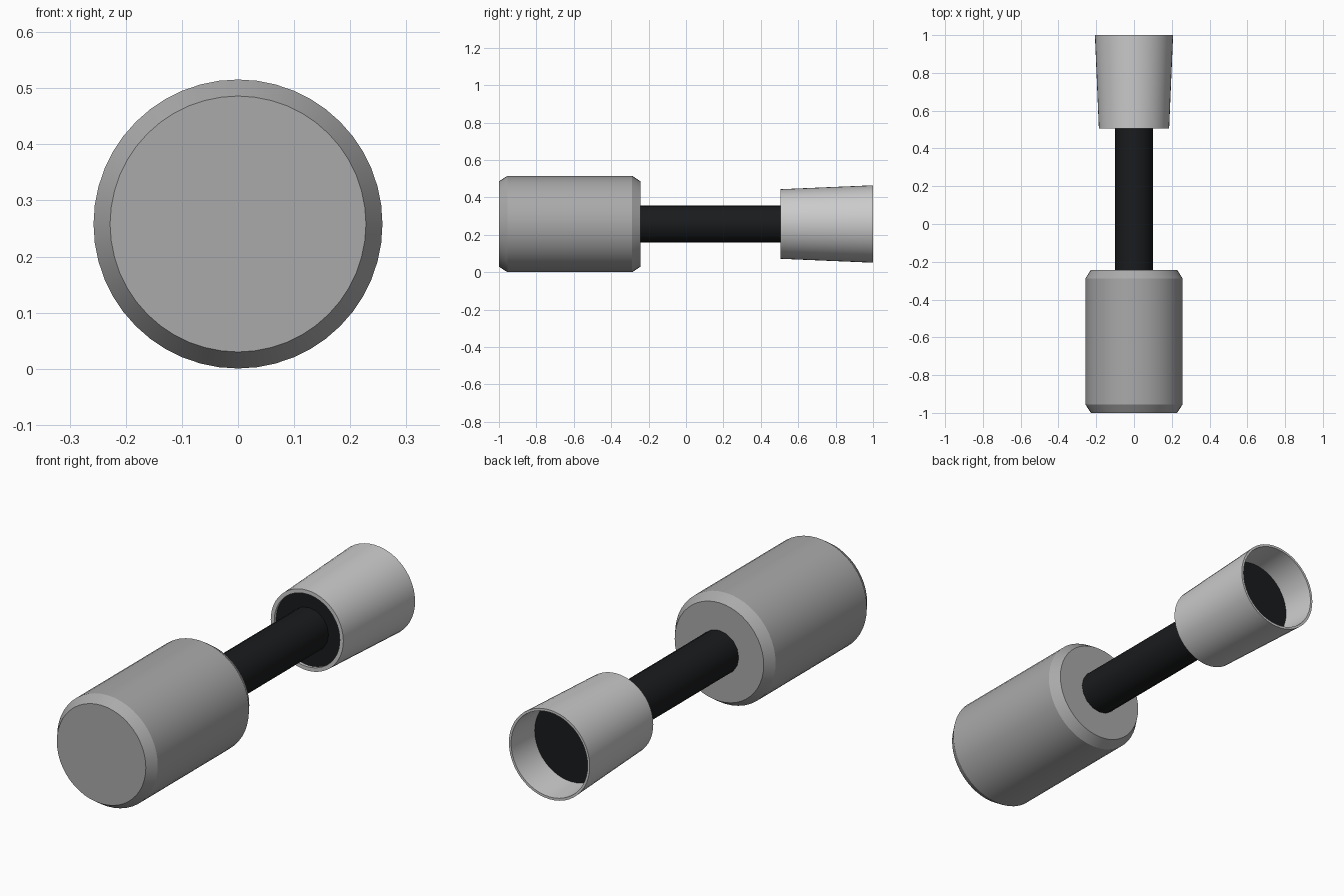
import bpy, bmesh, math

if "Cube" in bpy.data.objects:
    bpy.data.objects.remove(bpy.data.objects["Cube"])

CZ = 0.258  # height of the shared axis


def material(name, color):
    m = bpy.data.materials.new(name)
    m.diffuse_color = color
    m.use_nodes = True
    m.node_tree.nodes["Principled BSDF"].inputs["Base Color"].default_value = m.diffuse_color
    return m


def lathe(name, profile, sides, mat=None, closed=False):
    """Spin (radius, y) points around the y axis at height CZ."""
    bm = bmesh.new()
    rings = []
    for r, y in profile:
        rings.append([bm.verts.new((r * math.sin(2 * math.pi * i / sides), y,
                                    CZ + r * math.cos(2 * math.pi * i / sides)))
                      for i in range(sides)])
    pairs = list(zip(rings, rings[1:]))
    if closed:
        pairs.append((rings[-1], rings[0]))
    else:
        bm.faces.new(rings[0])
        bm.faces.new(rings[-1])
    for a, b in pairs:
        for i in range(sides):
            j = (i + 1) % sides
            bm.faces.new((a[i], a[j], b[j], b[i]))
    bmesh.ops.recalc_face_normals(bm, faces=bm.faces)
    mesh = bpy.data.meshes.new(name)
    bm.to_mesh(mesh)
    bm.free()
    ob = bpy.data.objects.new(name, mesh)
    bpy.context.collection.objects.link(ob)
    if mat:
        mesh.materials.append(mat)
    bpy.ops.object.select_all(action='DESELECT')
    ob.select_set(True)
    bpy.context.view_layer.objects.active = ob
    bpy.ops.object.shade_smooth_by_angle(angle=math.radians(32))
    return ob


black = material("black", (0.01, 0.011, 0.012, 1))
silver = material("silver", (0.75, 0.76, 0.78, 1))
grey = material("grey", (0.4, 0.4, 0.4, 1))

# heavy chamfered body at the front
lathe("body", [(0.228, -1.0), (0.2575, -0.955), (0.2575, -0.288), (0.228, -0.243)], 48, grey)

# connecting rod
lathe("rod", [(0.1, -0.25), (0.1, 0.54)], 16, black)

# flared open sleeve, hollow from end to end
lathe("sleeve", [(0.186, 0.505), (0.207, 1.0), (0.196, 1.0), (0.168, 0.505)], 48, silver, closed=True)

# dark plug filling the sleeve between its recessed ends
lathe("plug", [(0.170, 0.52), (0.188, 0.84)], 48, black)
